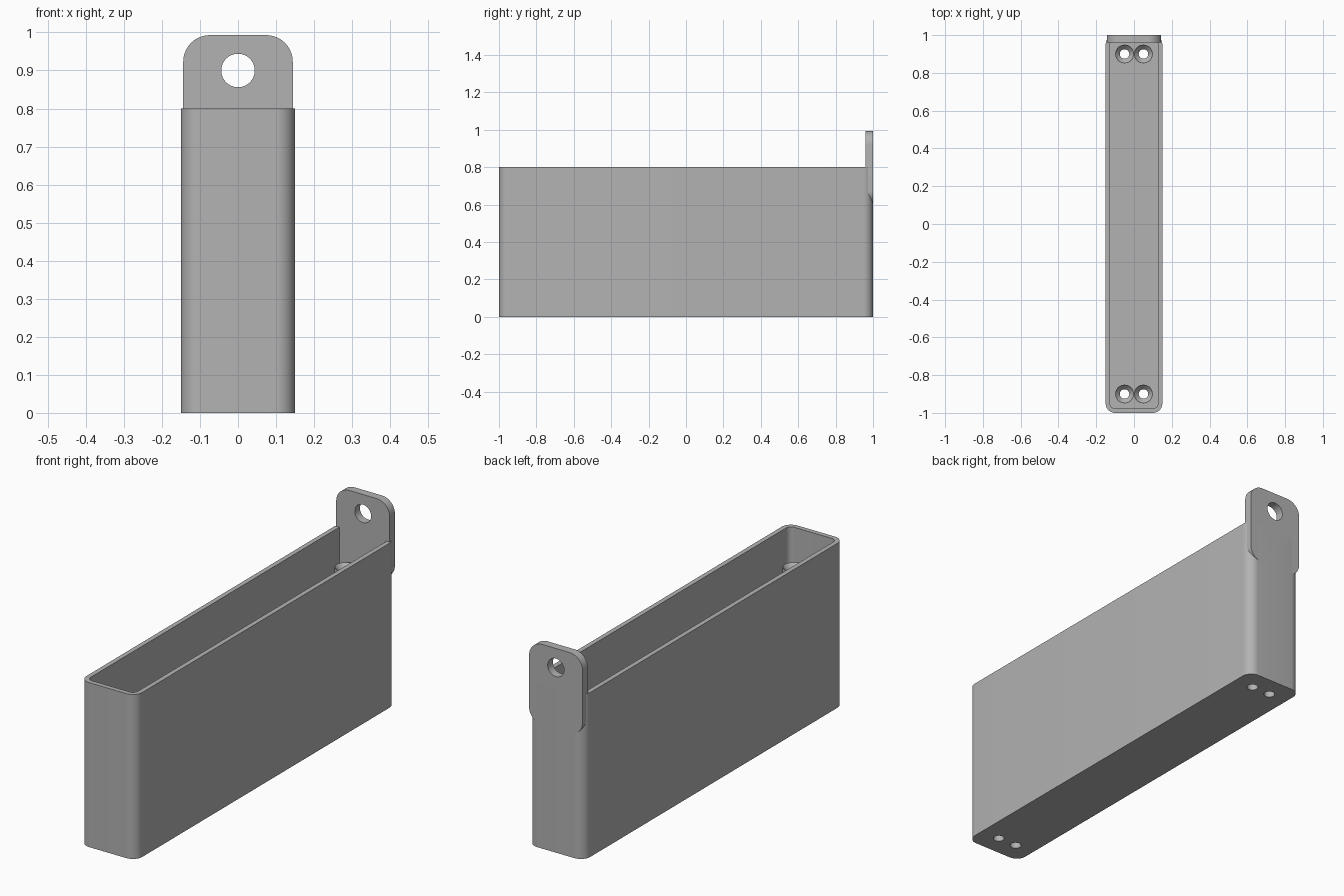
import bpy, bmesh, math
from mathutils import Matrix, Vector

cube = bpy.data.objects.get("Cube")
if cube:
    bpy.data.objects.remove(cube, do_unlink=True)

grey = bpy.data.materials.new("plain grey")
grey.use_nodes = True
grey.diffuse_color = (0.45, 0.45, 0.45, 1)
grey.node_tree.nodes["Principled BSDF"].inputs["Base Color"].default_value = grey.diffuse_color


def rounded_rect(w, d, r, steps=10):
    """Outline of a rectangle with rounded corners, centred on the origin."""
    pts = []
    for i, (sx, sy) in enumerate([(1, 1), (-1, 1), (-1, -1), (1, -1)]):
        for k in range(steps + 1):
            a = math.pi / 2 * (i + k / steps)
            pts.append((sx * (w / 2 - r) + r * math.cos(a), sy * (d / 2 - r) + r * math.sin(a)))
    return pts


def circle(r, n=32):
    return [(r * math.cos(2 * math.pi * k / n), r * math.sin(2 * math.pi * k / n)) for k in range(n)]


def make(name, rings, matrix=Matrix()):
    """Loft a closed solid through (outline, height) rings."""
    bm = bmesh.new()
    loops = [[bm.verts.new((x, y, z)) for x, y in pts] for pts, z in rings]
    n = len(loops[0])
    for a, b in zip(loops, loops[1:]):
        for i in range(n):
            j = (i + 1) % n
            bm.faces.new((a[i], a[j], b[j], b[i]))
    bm.faces.new(loops[0][::-1])
    bm.faces.new(loops[-1])
    bm.transform(matrix)
    bmesh.ops.recalc_face_normals(bm, faces=bm.faces)
    mesh = bpy.data.meshes.new(name)
    bm.to_mesh(mesh)
    bm.free()
    mesh.materials.append(grey)
    ob = bpy.data.objects.new(name, mesh)
    bpy.context.collection.objects.link(ob)
    return ob


def cut(target, cutter):
    mod = target.modifiers.new(cutter.name, "BOOLEAN")
    mod.operation, mod.object, mod.solver = "DIFFERENCE", cutter, "EXACT"
    cutter.hide_render = True
    cutter.hide_set(True)


WALL, HEIGHT, BOSS_TOP = 0.023, 0.8, 0.65

# Open bin: outer shell, then one inner loop for the cavity
outer = rounded_rect(0.3, 2, 0.05)
inner = rounded_rect(0.3 - 2 * WALL, 2 - 2 * WALL, 0.05 - WALL)
bin_body = make("bin_body", [(outer, 0), (outer, HEIGHT), (inner, HEIGHT), (inner, WALL)])
parts = [bin_body]

# Four screw bosses with countersunk tops, drilled through the floor
for sy, end in ((-1, "front"), (1, "back")):
    for sx, side in ((-1, "right"), (1, "left")):
        place = Matrix.Translation((sx * 0.05, sy * 0.9, 0))
        drill = make("drill_%s_%s" % (end, side), [(circle(0.025), -0.05), (circle(0.025), 0.1)], place)
        cut(bin_body, drill)
        wall, bore = circle(0.0495), circle(0.025)
        boss = make("boss_%s_%s" % (end, side),
                    [(bore, WALL), (wall, WALL), (wall, BOSS_TOP), (circle(0.048), BOSS_TOP),
                     (bore, BOSS_TOP - 0.025), (bore, WALL)], place)
        # Open the bore and close the tube wall
        bm = bmesh.new()
        bm.from_mesh(boss.data)
        bmesh.ops.delete(bm, geom=[f for f in bm.faces if len(f.verts) > 4], context="FACES_ONLY")
        bmesh.ops.remove_doubles(bm, verts=bm.verts, dist=1e-5)
        bmesh.ops.recalc_face_normals(bm, faces=bm.faces)
        bm.to_mesh(boss.data)
        bm.free()
        parts.append(boss)

# Hanging tab on the back wall, with a round hole
upright = Matrix.Rotation(math.pi / 2, 4, "X")
tab_shape = rounded_rect(0.288, 0.392, 0.07)
hang_tab = make("hang_tab", [(tab_shape, 0), (tab_shape, 0.04)],
                Matrix.Translation((0, 1, 0.797)) @ upright)
tab_hole = make("tab_hole_cutter", [(circle(0.044, 48), -0.05), (circle(0.044, 48), 0.1)],
                Matrix.Translation((0, 1, 0.9)) @ upright)
cut(hang_tab, tab_hole)
parts.append(hang_tab)

# Smooth curved faces, keep edges sharp
bpy.ops.object.select_all(action="DESELECT")
for ob in parts:
    ob.select_set(True)
bpy.context.view_layer.objects.active = bin_body
bpy.ops.object.shade_smooth_by_angle(angle=math.radians(30))
